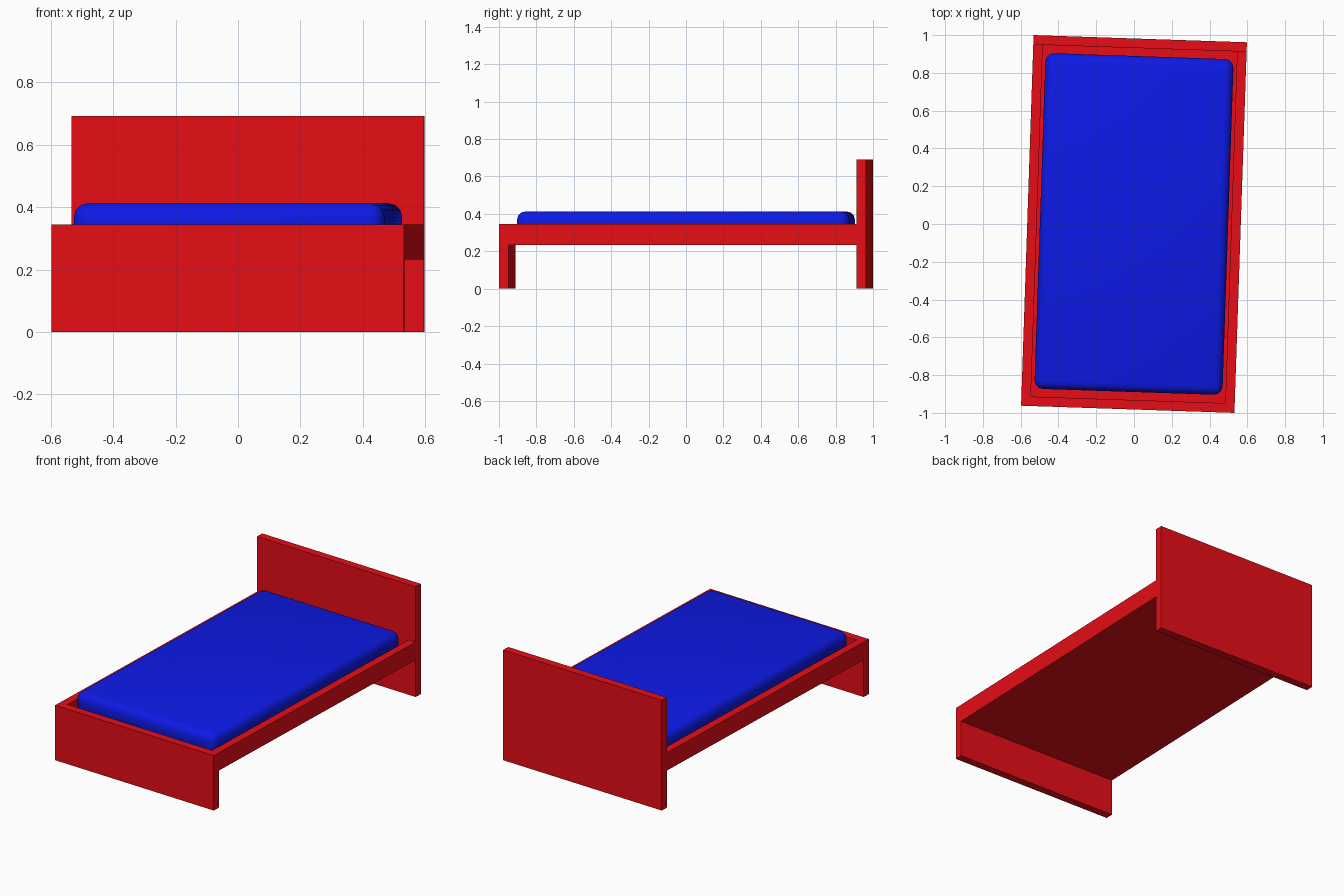
import bpy, math
from mathutils import Matrix

if "Cube" in bpy.data.objects:
    bpy.data.objects.remove(bpy.data.objects["Cube"])

W, L = 1.13, 1.963          # overall bed width and length
T = 0.05                    # board thickness
TURN = Matrix.Rotation(math.radians(-1.93), 4, 'Z')   # whole bed sits slightly turned


def material(name, color):
    m = bpy.data.materials.new(name)
    m.diffuse_color = color
    m.use_nodes = True
    m.node_tree.nodes["Principled BSDF"].inputs["Base Color"].default_value = m.diffuse_color
    return m


def box(name, x, y, z, mat):
    """Box from (min, max) ranges in bed coordinates."""
    bpy.ops.mesh.primitive_cube_add(size=1)
    ob = bpy.context.object
    ob.name = name
    size = Matrix.Diagonal((x[1] - x[0], y[1] - y[0], z[1] - z[0], 1))
    mid = Matrix.Translation((sum(x) / 2, sum(y) / 2, sum(z) / 2))
    ob.data.transform(mid @ size)
    ob.matrix_world = TURN
    ob.data.materials.append(mat)
    return ob


red = material("red_paint", (0.8, 0.004, 0.008, 1))
blue = material("blue_fabric", (0.004, 0.01, 0.8, 1))
hw, hl = W / 2, L / 2

# End boards reaching the ground
box("headboard", (-hw, hw), (hl - T, hl), (0, 0.692), red)
box("footboard", (-hw, hw), (-hl, -hl + T), (0, 0.345), red)

# Side rails between the end boards
for name, s in (("left_rail", -1), ("right_rail", 1)):
    xs = sorted((s * hw, s * (hw - T)))
    box(name, xs, (-hl + T, hl - T), (0.233, 0.345), red)

# Base panel, flush with the underside of the rails
box("base_panel", (-hw + T, hw - T), (-hl + T, hl - T), (0.233, 0.28), red)

# Rounded mattress resting in the frame, softly shaded all over
mattress = box("mattress", (-0.498, 0.498), (-0.889, 0.889), (0.28, 0.413), blue)
bevel = mattress.modifiers.new("rounded_edges", 'BEVEL')
bevel.width = 0.045
bevel.segments = 3
bpy.ops.object.shade_smooth()
